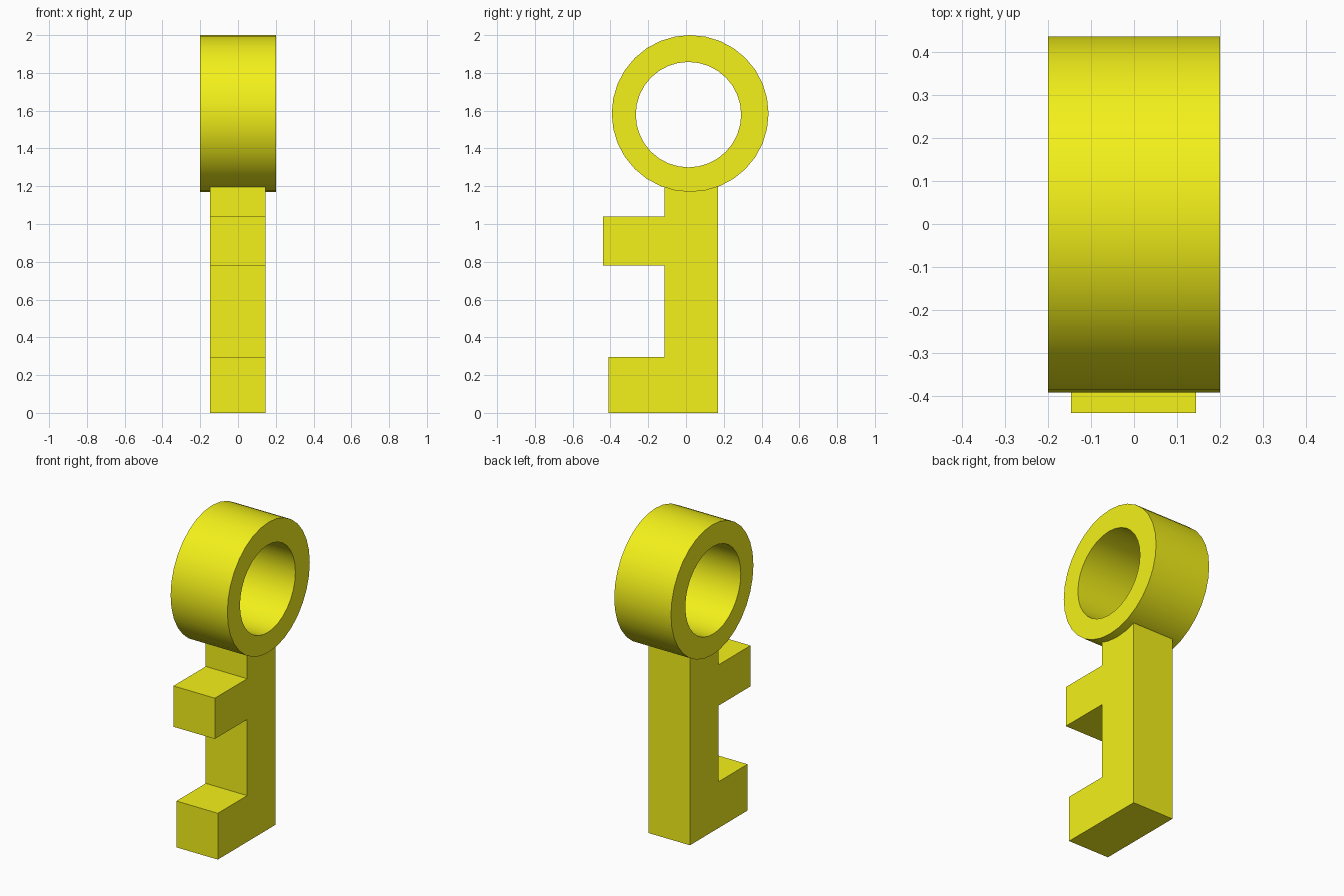
import bpy, bmesh
from math import cos, sin, tau, radians

if "Cube" in bpy.data.objects:
    bpy.data.objects.remove(bpy.data.objects["Cube"])


def finish(name, bm):
    bmesh.ops.recalc_face_normals(bm, faces=bm.faces[:])
    me = bpy.data.meshes.new(name)
    bm.to_mesh(me)
    bm.free()
    ob = bpy.data.objects.new(name, me)
    bpy.context.collection.objects.link(ob)
    return ob


# Ring: bored cylinder along x
def make_ring(name, outer, inner, x0, x1, n=32):
    bm = bmesh.new()
    loops = []
    for x, (y, z, r) in ((x0, outer), (x1, outer), (x1, inner), (x0, inner)):
        loops.append([bm.verts.new((x, y + r * cos(tau * i / n), z + r * sin(tau * i / n)))
                      for i in range(n)])
    for k in range(4):
        a, b = loops[k], loops[(k + 1) % 4]
        for i in range(n):
            j = (i + 1) % n
            bm.faces.new((a[i], a[j], b[j], b[i]))
    return finish(name, bm)


# Toothed shaft: side profile (y, z) extruded along x
def make_shaft(name, profile, x0, x1):
    bm = bmesh.new()
    face = bm.faces.new([bm.verts.new((x0, y, z)) for y, z in profile])
    ext = bmesh.ops.extrude_face_region(bm, geom=[face], use_keep_orig=True)
    moved = [g for g in ext["geom"] if isinstance(g, bmesh.types.BMVert)]
    bmesh.ops.translate(bm, verts=moved, vec=(x1 - x0, 0, 0))
    return finish(name, bm)


key = make_ring("key", (0.022, 1.585, 0.415), (0.013, 1.579, 0.279), -0.2, 0.2)
shaft = make_shaft("shaft", [(0.17, 0), (0.17, 1.22), (-0.115, 1.22), (-0.115, 1.04),
                             (-0.44, 1.04), (-0.44, 0.78), (-0.115, 0.78), (-0.115, 0.295),
                             (-0.41, 0.295), (-0.41, 0)], -0.147, 0.145)

# Fuse the ring and the shaft into one solid
bpy.context.view_layer.objects.active = key
key.select_set(True)
mod = key.modifiers.new("Union", 'BOOLEAN')
mod.operation = 'UNION'
mod.solver = 'EXACT'
mod.object = shaft
bpy.ops.object.modifier_apply(modifier=mod.name)
bpy.data.objects.remove(shaft)
bpy.ops.object.shade_smooth_by_angle(angle=radians(30))

# Yellow finish
mat = bpy.data.materials.new("yellow")
mat.diffuse_color = (0.9, 0.88, 0.01, 1)
mat.use_nodes = True
mat.node_tree.nodes["Principled BSDF"].inputs["Base Color"].default_value = mat.diffuse_color
key.data.materials.clear()
key.data.materials.append(mat)
